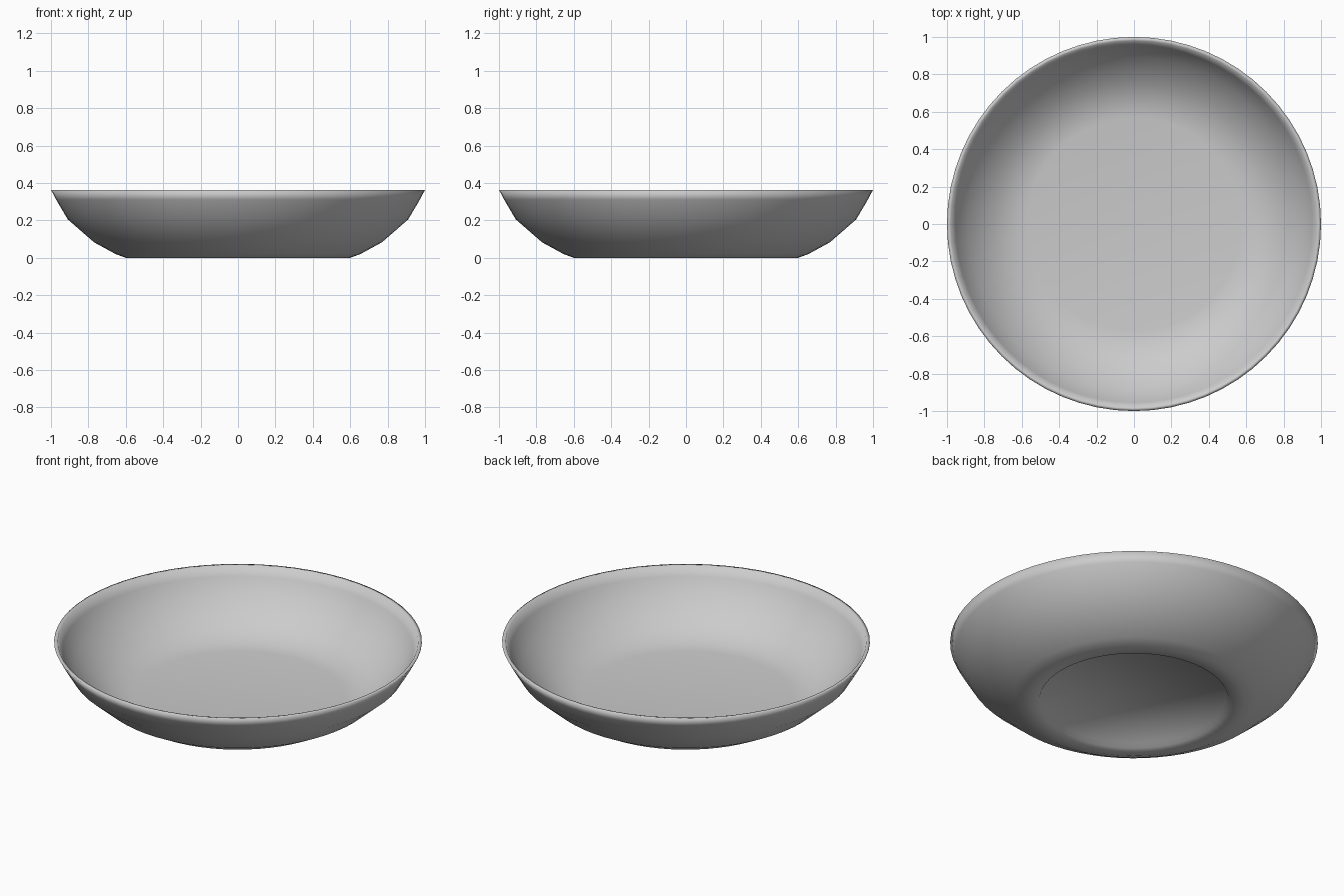
import bpy, bmesh
from math import cos, sin, tau

if "Cube" in bpy.data.objects:
    bpy.data.objects.remove(bpy.data.objects["Cube"])

SIDES = 64

# Profile (radius, height): recessed base, foot, outer wall, rim, inner wall, floor
PROFILE = [
    (0.50, 0.025), (0.515, 0.0), (0.60, 0.0), (0.655, 0.02), (0.77, 0.083),
    (0.91, 0.205), (0.972, 0.31), (1.0, 0.363),
    (0.98, 0.363), (0.955, 0.31), (0.89, 0.21), (0.755, 0.095),
    (0.645, 0.05), (0.57, 0.04),
]


def lathe(name, profile, sides):
    """Spin a profile round z and cap both ends."""
    bm = bmesh.new()
    rings = [[bm.verts.new((r * cos(tau * i / sides), r * sin(tau * i / sides), z))
              for i in range(sides)] for r, z in profile]
    for a, b in zip(rings, rings[1:]):
        for i in range(sides):
            j = (i + 1) % sides
            bm.faces.new((a[i], a[j], b[j], b[i]))
    bm.faces.new(rings[0][::-1])
    bm.faces.new(rings[-1])
    bmesh.ops.recalc_face_normals(bm, faces=bm.faces)
    for f in bm.faces:
        f.smooth = True
    mesh = bpy.data.meshes.new(name)
    bm.to_mesh(mesh)
    bm.free()
    obj = bpy.data.objects.new(name, mesh)
    bpy.context.collection.objects.link(obj)
    return obj


# Shallow dish with a foot ring
lathe("shallow_bowl", PROFILE, SIDES)
